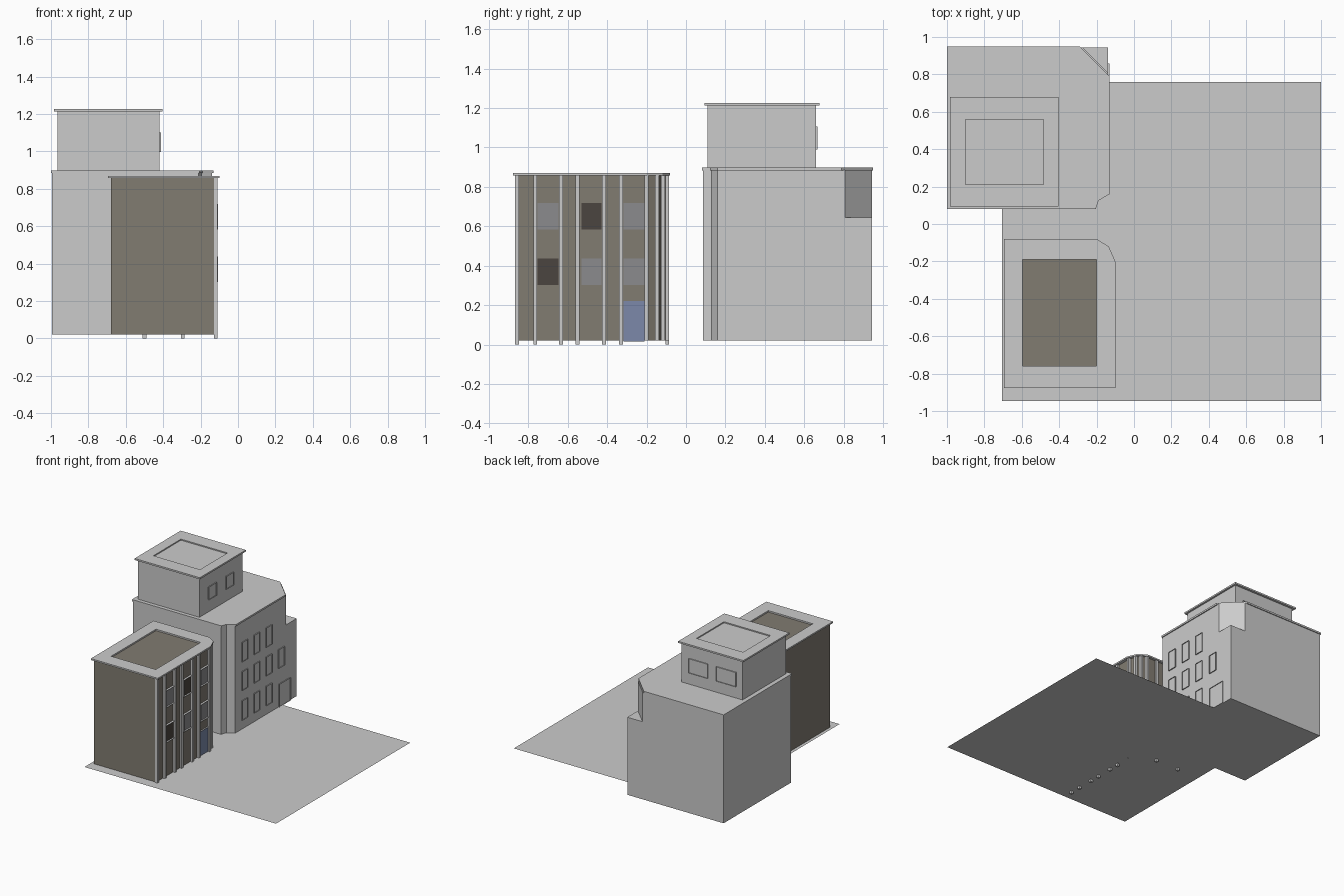
import bpy, bmesh
from mathutils import Vector

if "Cube" in bpy.data.objects:
    bpy.data.objects.remove(bpy.data.objects["Cube"])


def material(name, rgb):
    m = bpy.data.materials.new(name)
    m.diffuse_color = (*rgb, 1)
    m.use_nodes = True
    m.node_tree.nodes["Principled BSDF"].inputs["Base Color"].default_value = m.diffuse_color
    return m


BROWN = material("brown_wall", (0.22, 0.20, 0.165))
DARK = material("dark_glass", (0.07, 0.06, 0.05))
GREY = material("grey_glass", (0.26, 0.26, 0.27))
BLUE = material("blue_door", (0.20, 0.25, 0.40))
ROOF = material("roof_grey", (0.55, 0.55, 0.55))


def finish(bm, name, mats=()):
    bmesh.ops.recalc_face_normals(bm, faces=bm.faces)
    me = bpy.data.meshes.new(name)
    bm.to_mesh(me)
    bm.free()
    for m in mats:
        me.materials.append(m)
    ob = bpy.data.objects.new(name, me)
    bpy.context.collection.objects.link(ob)
    return ob


def prism(name, pts, z0, z1, mat=None):
    """Vertical extrusion of a plan outline."""
    bm = bmesh.new()
    face = bm.faces.new([bm.verts.new((x, y, z0)) for x, y in pts])
    if z1 > z0:
        top = bmesh.ops.extrude_face_region(bm, geom=[face], use_keep_orig=True)["geom"]
        for v in top:
            if isinstance(v, bmesh.types.BMVert):
                v.co.z = z1
    return finish(bm, name, [mat] if mat else [])


def rect(x0, x1, y0, y1):
    return [(x0, y0), (x1, y0), (x1, y1), (x0, y1)]


def cut(ob, pts, z0, z1):
    """Subtract a prism from an object and drop the cutter."""
    cutter = prism("cutter", pts, z0, z1)
    cutter.hide_render = True
    mod = ob.modifiers.new("cut", 'BOOLEAN')
    mod.object, mod.operation, mod.solver = cutter, 'DIFFERENCE', 'EXACT'
    bpy.context.view_layer.objects.active = ob
    bpy.ops.object.modifier_apply(modifier=mod.name)
    bpy.data.objects.remove(cutter)


def opening(name, axis, plane, u, z, depth=0.008, border=0.008, pane=None):
    """Framed window or door raised from a wall facing +x or +y."""
    def place(a, b, c):
        return (a, b, c) if axis == 'x' else (b, a, c)
    bm = bmesh.new()
    corners = [(u[0], z[0]), (u[1], z[0]), (u[1], z[1]), (u[0], z[1])]
    back = [bm.verts.new(place(plane, *c)) for c in corners]
    front = [bm.verts.new(place(plane + depth, *c)) for c in corners]
    for i in range(4):
        j = (i + 1) % 4
        bm.faces.new((back[i], back[j], front[j], front[i]))
    face = bm.faces.new(front)
    # border ring, then a step back to the pane
    bmesh.ops.inset_individual(bm, faces=[face], thickness=border)
    r = bmesh.ops.extrude_face_region(bm, geom=[face])["geom"]
    bmesh.ops.delete(bm, geom=[face], context='FACES_ONLY')
    shift = Vector(place(-depth * 0.75, 0, 0))
    for g in r:
        if isinstance(g, bmesh.types.BMVert):
            g.co += shift
        elif isinstance(g, bmesh.types.BMFace):
            g.material_index = 1 if pane else 0
    mats = [material(name + "_frame", (0.8, 0.8, 0.8)), pane] if pane else []
    return finish(bm, name, mats)


# Ground sheet
prism("ground", rect(-0.705, 1.0, -0.945, 0.76), 0.02, 0.02)

# Large building: body with faceted front corner and notched rear corner
body = prism("large_body", [(-0.995, 0.085), (-0.21, 0.085), (-0.195, 0.13), (-0.138, 0.16),
                            (-0.138, 0.943), (-0.995, 0.943)], 0.021, 0.885)
cut(body, [(-0.28, 0.95), (-0.13, 0.80), (-0.05, 0.80), (-0.05, 1.0), (-0.28, 1.0)], 0.645, 0.95)
prism("large_roof", [(-1.0, 0.08), (-0.205, 0.08), (-0.19, 0.125), (-0.13, 0.16),
                     (-0.13, 0.79), (-0.29, 0.95), (-1.0, 0.95)], 0.883, 0.897)

# Upper storey and its recessed roof
prism("tower_body", rect(-0.965, -0.42, 0.11, 0.66), 0.897, 1.215)
cap = prism("tower_roof", rect(-0.985, -0.405, 0.093, 0.678), 1.213, 1.226)
cut(cap, rect(-0.90, -0.485, 0.21, 0.56), 1.217, 1.3)
for i, u in enumerate([(0.22, 0.32), (0.44, 0.54)]):
    opening(f"tower_side_window_{i}", 'x', -0.42, u, (0.997, 1.10))
for i, u in enumerate([(-0.91, -0.735), (-0.66, -0.49)]):
    opening(f"tower_back_window_{i}", 'y', 0.66, u, (0.99, 1.105))

# Large building windows and door
rows = [(0.095, 0.25), (0.335, 0.485), (0.565, 0.72)]
for r, z in enumerate(rows):
    for c, y in enumerate((0.24, 0.393, 0.547, 0.705)):
        if c < 3 or r == 1:
            opening(f"large_window_{r}_{c}", 'x', -0.138, (y, y + 0.075), z)
opening("large_door", 'x', -0.138, (0.71, 0.857), (0.021, 0.205))

# Small building: brown body with rounded rear corner, grey rim roof
prism("small_body", [(-0.68, -0.862), (-0.125, -0.862), (-0.125, -0.20), (-0.15, -0.14),
                     (-0.205, -0.10), (-0.68, -0.10)], 0.021, 0.857, BROWN)
rim = prism("small_roof", [(-0.695, -0.877), (-0.10, -0.877), (-0.10, -0.20), (-0.135, -0.12),
                           (-0.20, -0.08), (-0.695, -0.08)], 0.857, 0.869, ROOF)
cut(rim, rect(-0.597, -0.20, -0.76, -0.19), 0.8, 0.95)

# Pillars along the side, round the corner and on the back wall
pillars = [(-0.119, y) for y in (-0.858, -0.765, -0.635, -0.55, -0.415, -0.33, -0.20)]
pillars += [(-0.138, -0.147), (-0.165, -0.117), (-0.205, -0.095), (-0.295, -0.095), (-0.50, -0.095)]
for i, (x, y) in enumerate(pillars):
    w = 0.01
    prism(f"pillar_{i}", rect(x - w, x + w, y - w, y + w), 0.02 if 6 <= i <= 9 else 0.0, 0.857)

# Small building windows and blue door
for c, u in enumerate([(-0.753, -0.648), (-0.53, -0.428), (-0.318, -0.21)]):
    for r, z in enumerate([(0.302, 0.437), (0.583, 0.718)]):
        pane = DARK if (c, r) in ((0, 0), (1, 1)) else GREY
        opening(f"small_window_{c}_{r}", 'x', -0.125, u, z, depth=0.018, pane=pane)
opening("small_door", 'x', -0.125, (-0.318, -0.21), (0.015, 0.22), depth=0.012, border=0.004, pane=BLUE)
